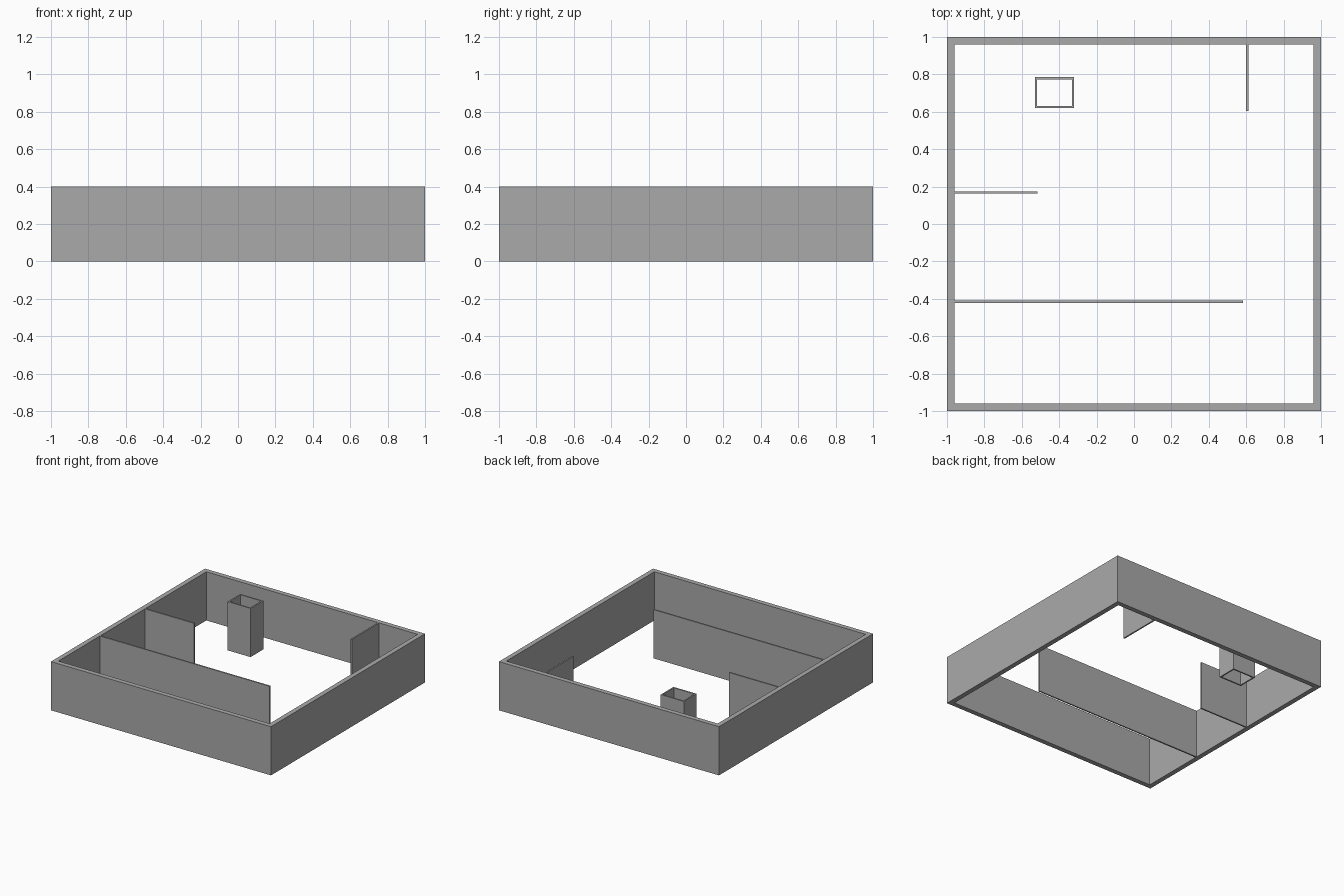
import bpy
import bmesh

HEIGHT = 0.4
THIN = 0.012

cube = bpy.data.objects.get("Cube")
if cube:
    bpy.data.objects.remove(cube, do_unlink=True)

# One plain grey for every wall
grey = bpy.data.materials.new("wall grey")
grey.use_nodes = True
colour = (0.4, 0.4, 0.4, 1)
grey.diffuse_color = colour
grey.node_tree.nodes["Principled BSDF"].inputs["Base Color"].default_value = colour


def rectangle(bm, x0, x1, y0, y1):
    return [bm.verts.new((x, y, 0)) for x, y in ((x0, y0), (x1, y0), (x1, y1), (x0, y1))]


def raise_walls(name, bm):
    """Extrude a floor plan to wall height and make it an object."""
    result = bmesh.ops.extrude_face_region(bm, geom=bm.faces[:], use_keep_orig=True)
    top = [v for v in result["geom"] if isinstance(v, bmesh.types.BMVert)]
    bmesh.ops.translate(bm, verts=top, vec=(0, 0, HEIGHT))
    bmesh.ops.recalc_face_normals(bm, faces=bm.faces[:])
    mesh = bpy.data.meshes.new(name)
    bm.to_mesh(mesh)
    bm.free()
    mesh.materials.append(grey)
    bpy.context.collection.objects.link(bpy.data.objects.new(name, mesh))


def hollow_box(name, x0, x1, y0, y1, t):
    """Open shaft with walls of thickness t."""
    bm = bmesh.new()
    outer = rectangle(bm, x0, x1, y0, y1)
    inner = rectangle(bm, x0 + t, x1 - t, y0 + t, y1 - t)
    for i in range(4):
        j = (i + 1) % 4
        bm.faces.new((outer[i], outer[j], inner[j], inner[i]))
    raise_walls(name, bm)


def partition(name, x0, x1, y0, y1):
    """Thin solid wall."""
    bm = bmesh.new()
    bm.faces.new(rectangle(bm, x0, x1, y0, y1))
    raise_walls(name, bm)


# Outer walls and the hollow shaft
hollow_box("outer_walls", -1, 1, -1, 1, 0.04)
hollow_box("shaft", -0.53, -0.32, 0.62, 0.785, THIN)

# Interior partitions, each joined to an outer wall
partition("long_partition", -0.96, 0.583, -0.422, -0.422 + THIN)
partition("short_partition", -0.96, -0.515, 0.163, 0.163 + THIN)
partition("back_partition", 0.599, 0.599 + THIN, 0.605, 0.96)
